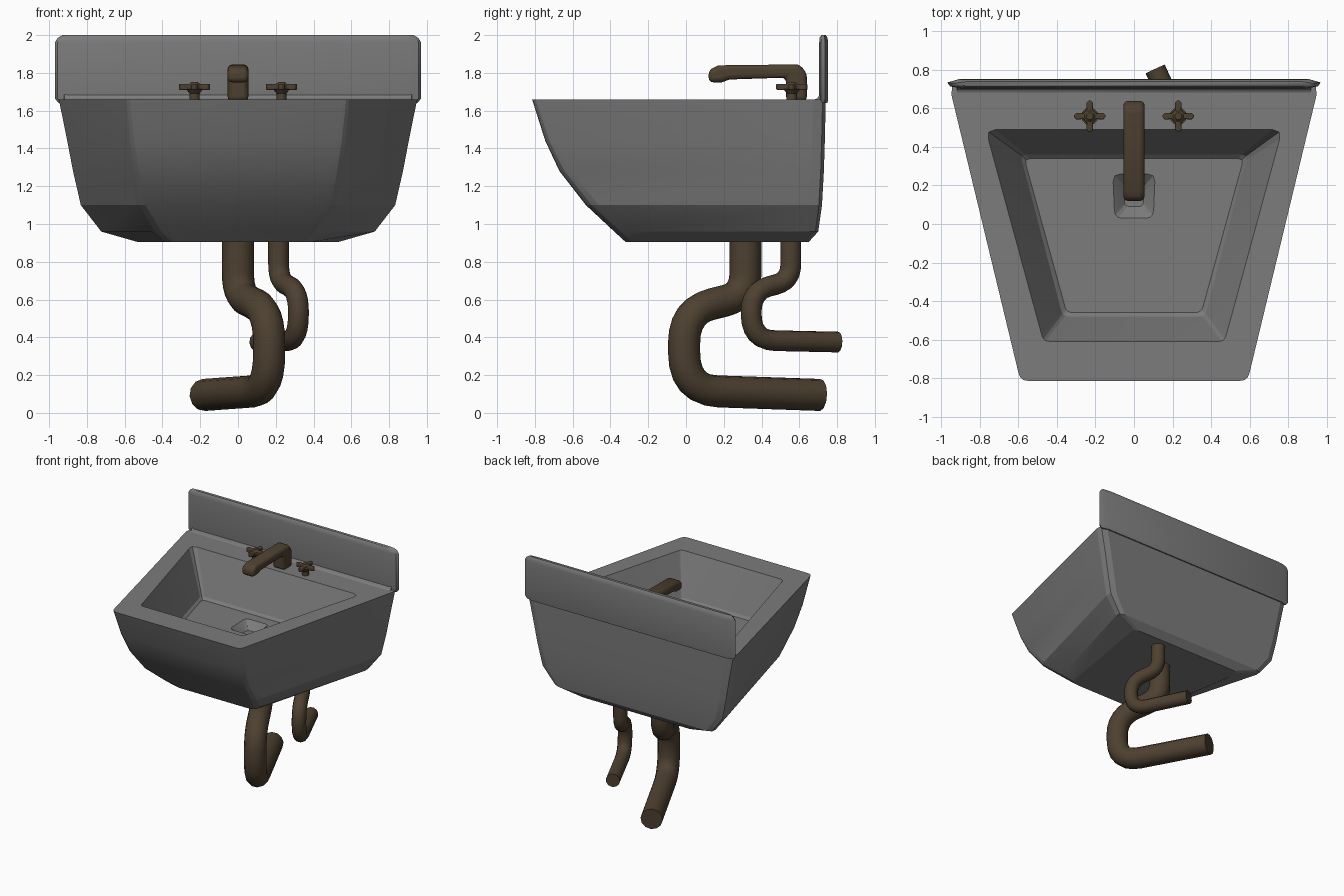
import bpy, bmesh, math
from mathutils import Vector

if "Cube" in bpy.data.objects:
    bpy.data.objects.remove(bpy.data.objects["Cube"], do_unlink=True)


def material(name, rgb):
    m = bpy.data.materials.new(name)
    m.use_nodes = True
    m.diffuse_color = (*rgb, 1)
    bsdf = m.node_tree.nodes["Principled BSDF"]
    bsdf.inputs["Base Color"].default_value = (*rgb, 1)
    bsdf.inputs["Roughness"].default_value = 0.6
    return m


GREY = material("grey ceramic", (0.2, 0.2, 0.2))
BRONZE = material("dark bronze", (0.075, 0.052, 0.03))


def finish(name, bm, mat, angle):
    bmesh.ops.recalc_face_normals(bm, faces=bm.faces)
    mesh = bpy.data.meshes.new(name)
    bm.to_mesh(mesh)
    bm.free()
    mesh.materials.append(mat)
    ob = bpy.data.objects.new(name, mesh)
    bpy.context.collection.objects.link(ob)
    smooth(ob, angle)
    return ob


def smooth(ob, angle):
    bpy.ops.object.select_all(action="DESELECT")
    ob.select_set(True)
    bpy.context.view_layer.objects.active = ob
    bpy.ops.object.shade_smooth_by_angle(angle=math.radians(angle))


def arc(corner, before, after, cut, steps):
    """Round a corner, cutting the given distance off both legs."""
    c = Vector(corner)
    a = c + (Vector(before) - c).normalized() * cut
    b = c + (Vector(after) - c).normalized() * cut
    ts = [i / steps for i in range(steps + 1)]
    return [a * (1 - t) ** 2 + c * 2 * t * (1 - t) + b * t * t for t in ts]


def trapezoid(z, front, back, front_half, back_half, front_cut, back_cut):
    """Mirrored plan outline, with rounded front and chamfered back corners."""
    f, b = (front_half, front, z), (back_half, back, z)
    half = arc(f, (0, front, z), b, front_cut, 3) + arc(b, f, (0, back, z), back_cut, 2)
    return half + [Vector((-p.x, p.y, p.z)) for p in reversed(half)]


def loft(name, rings, mat, angle):
    bm = bmesh.new()
    loops = [[bm.verts.new(p) for p in ring] for ring in rings]
    n = len(loops[0])
    for lo, hi in zip(loops, loops[1:]):
        for i in range(n):
            j = (i + 1) % n
            bm.faces.new((lo[i], lo[j], hi[j], hi[i]))
    bm.faces.new(loops[0])
    bm.faces.new(loops[-1])
    return finish(name, bm, mat, angle)


# Basin: outer shell upwards, rim, then bowl and drain downwards
loft("basin", [
    trapezoid(0.905, -0.32, 0.65, 0.38, 0.54, 0.07, 0.05),
    trapezoid(0.96, -0.38, 0.70, 0.44, 0.74, 0.08, 0.06),
    trapezoid(1.10, -0.53, 0.72, 0.52, 0.85, 0.07, 0.07),
    trapezoid(1.28, -0.67, 0.73, 0.55, 0.89, 0.06, 0.07),
    trapezoid(1.44, -0.745, 0.735, 0.57, 0.92, 0.05, 0.07),
    trapezoid(1.66, -0.815, 0.74, 0.59, 0.965, 0.04, 0.07),
    trapezoid(1.66, -0.61, 0.49, 0.47, 0.77, 0.03, 0.05),
    trapezoid(1.34, -0.48, 0.36, 0.37, 0.59, 0.03, 0.03),
    trapezoid(1.32, -0.46, 0.34, 0.35, 0.57, 0.03, 0.03),
    trapezoid(1.32, 0.03, 0.26, 0.10, 0.11, 0.04, 0.04),
    trapezoid(1.30, 0.05, 0.24, 0.08, 0.09, 0.04, 0.04),
    trapezoid(1.26, 0.09, 0.20, 0.05, 0.05, 0.03, 0.03),
], GREY, 14)


# Backsplash: flattened plan with tapered ends, stacked upwards
def splash_ring(z, half, thin):
    mid = 0.728
    plan = [(half - 0.07, 0.705), (half - 0.015, 0.715), (half, 0.735), (half - 0.06, 0.752)]
    pts = [Vector((x, mid + (y - mid) * thin, z)) for x, y in plan]
    return pts + [Vector((-p.x, p.y, z)) for p in reversed(pts)]


loft("backsplash", [
    splash_ring(1.64, 0.95, 0.9),
    splash_ring(1.665, 0.97, 1),
    splash_ring(1.96, 0.97, 1),
    splash_ring(1.985, 0.955, 0.9),
    splash_ring(2.0, 0.93, 0.5),
], GREY, 40)


def prism(name, points, depth, mat, bevel, angle):
    """Extrude a flat outline along a vector and soften its edges."""
    bm = bmesh.new()
    face = bm.faces.new([bm.verts.new(p) for p in points])
    out = bmesh.ops.extrude_face_region(bm, geom=[face])["geom"]
    bmesh.ops.translate(bm, vec=depth, verts=[v for v in out if isinstance(v, bmesh.types.BMVert)])
    ob = finish(name, bm, mat, angle)
    mod = ob.modifiers.new("soft edges", "BEVEL")
    mod.width, mod.segments = bevel, 3
    mod.limit_method = "ANGLE"
    bpy.ops.object.modifier_apply(modifier=mod.name)
    smooth(ob, angle)
    return ob


# Cove where the rim meets the backsplash
cove = [(0.67, 1.655), (0.695, 1.665), (0.71, 1.69), (0.73, 1.655)]
prism("rim_cove", [(-0.92, y, z) for y, z in cove], (1.84, 0, 0), GREY, 0.002, 40)

# Faucet spout, drawn from the side
spout = [(0.53, 1.65), (0.64, 1.65), (0.64, 1.80), (0.60, 1.845), (0.17, 1.84),
         (0.12, 1.815), (0.12, 1.75), (0.19, 1.75), (0.23, 1.765), (0.53, 1.775)]
prism("faucet_spout", [(-0.055, y, z) for y, z in spout], (0.11, 0, 0), BRONZE, 0.024, 35)


def cylinder(name, x, y, z0, z1, r0, r1, mat):
    bm = bmesh.new()
    bmesh.ops.create_cone(bm, cap_ends=True, segments=12, radius1=r0, radius2=r1, depth=z1 - z0)
    bmesh.ops.translate(bm, vec=(x, y, (z0 + z1) / 2), verts=bm.verts)
    return finish(name, bm, mat, 35)


# Tap handles: stem, four-pronged cross and cap
for side, x in (("right", -0.23), ("left", 0.23)):
    y = 0.56
    cross = []
    for k in range(4):
        a = k * math.pi / 2
        for r, off in ((0.034, -0.45), (0.072, -0.25), (0.085, 0), (0.072, 0.25), (0.034, 0.45)):
            cross.append((x + r * math.cos(a + off), y + r * math.sin(a + off), 1.71))
    prism(side + "_tap_cross", cross, (0, 0, 0.032), BRONZE, 0.006, 35)
    cylinder(side + "_tap_stem", x, y, 1.65, 1.70, 0.028, 0.026, BRONZE)
    cylinder(side + "_tap_collar", x, y, 1.69, 1.715, 0.026, 0.045, BRONZE)
    cylinder(side + "_tap_cap", x, y, 1.735, 1.752, 0.035, 0.018, BRONZE)


# Pipes: swept round section along a path with rounded bends
def pipe(name, corners, cuts, radius):
    path = [Vector(corners[0])]
    for i, cut in enumerate(cuts, 1):
        path += arc(corners[i], corners[i - 1], corners[i + 1], cut, 6)
    path.append(Vector(corners[-1]))
    curve = bpy.data.curves.new(name, "CURVE")
    curve.dimensions = "3D"
    curve.bevel_depth, curve.bevel_resolution = radius, 4
    curve.use_fill_caps = True
    spline = curve.splines.new("POLY")
    spline.points.add(len(path) - 1)
    for point, p in zip(spline.points, path):
        point.co = (*p, 1)
    curve.materials.append(BRONZE)
    ob = bpy.data.objects.new(name, curve)
    bpy.context.collection.objects.link(ob)
    bpy.ops.object.select_all(action="DESELECT")
    ob.select_set(True)
    bpy.context.view_layer.objects.active = ob
    bpy.ops.object.convert(target="MESH")
    smooth(bpy.context.object, 40)


pipe("drain_pipe", [(0, 0.315, 0.93), (0, 0.315, 0.62), (0.165, -0.01, 0.54),
                    (0.165, -0.01, 0.12), (-0.18, 0.71, 0.095)], [0.12, 0.17, 0.2], 0.085)
pipe("supply_pipe", [(0.215, 0.555, 0.93), (0.215, 0.555, 0.70), (0.32, 0.345, 0.645),
                     (0.32, 0.345, 0.385), (0.11, 0.805, 0.375)], [0.09, 0.11, 0.14], 0.055)
